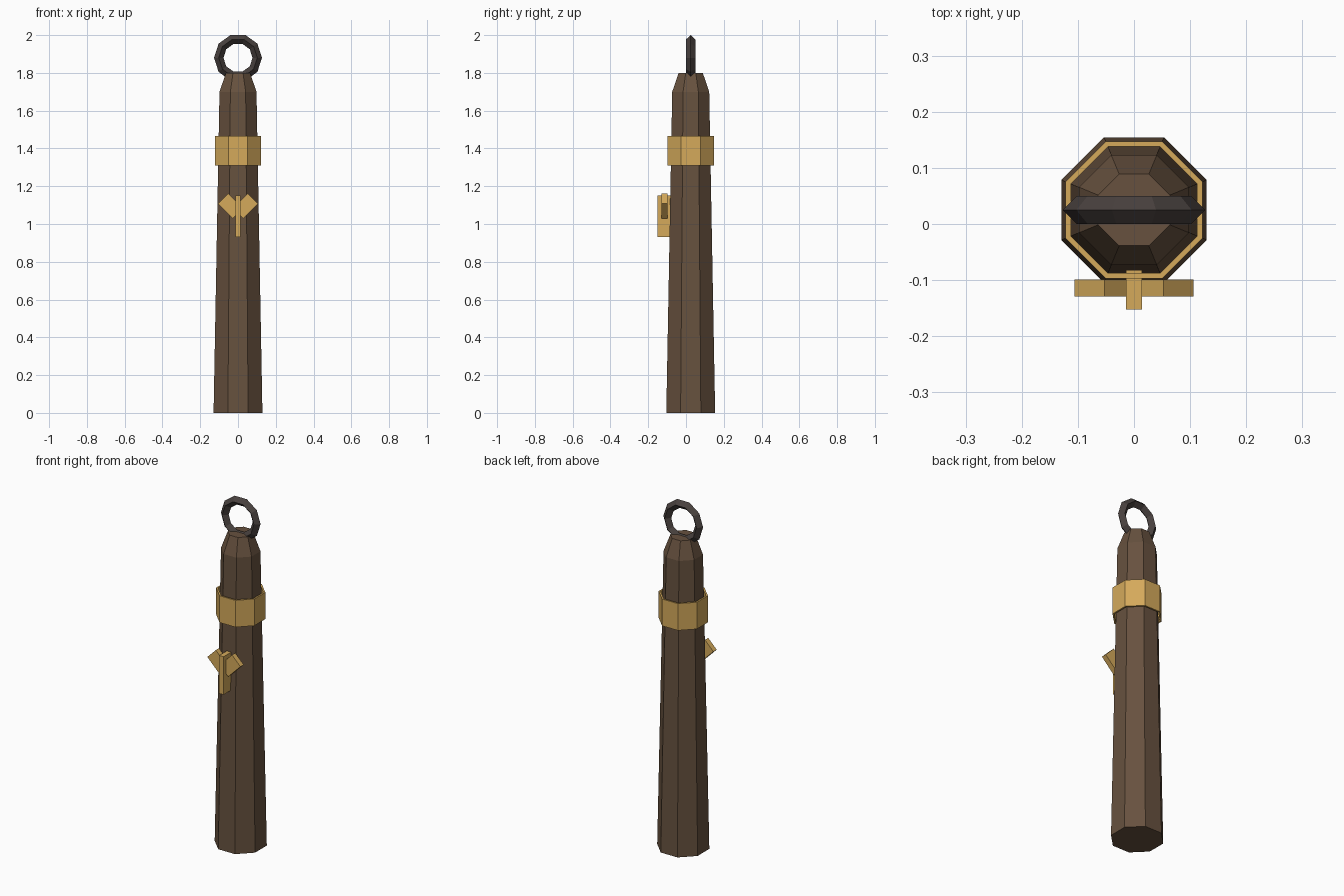
import bpy, bmesh, math
from mathutils import Matrix, Vector

cube = bpy.data.objects.get("Cube")
if cube:
    bpy.data.objects.remove(cube, do_unlink=True)

AXIS_Y = 0.025   # the shaft stands slightly behind the centre


def material(name, rgb):
    m = bpy.data.materials.new(name)
    m.use_nodes = True
    m.diffuse_color = (*rgb, 1)
    m.node_tree.nodes["Principled BSDF"].inputs["Base Color"].default_value = (*rgb, 1)
    return m


wood = material("dark wood", (0.135, 0.083, 0.049))
gold = material("aged gold", (0.66, 0.40, 0.105))
iron = material("dark iron", (0.065, 0.052, 0.048))


def finish(name, bm, mat):
    bmesh.ops.recalc_face_normals(bm, faces=bm.faces)
    mesh = bpy.data.meshes.new(name)
    bm.to_mesh(mesh)
    bm.free()
    mesh.materials.append(mat)
    obj = bpy.data.objects.new(name, mesh)
    bpy.context.collection.objects.link(obj)
    return obj


def bridge(bm, a, b):
    n = len(a)
    for i in range(n):
        bm.faces.new((a[i], a[(i + 1) % n], b[(i + 1) % n], b[i]))


def octagon(bm, radius, z):
    angles = [math.radians(22.5 + 45 * i) for i in range(8)]
    return [bm.verts.new((radius * math.cos(a), AXIS_Y + radius * math.sin(a), z))
            for a in angles]


def lathe(name, profile, mat, closed):
    """Eight-sided turned part; closed profiles make a tube, others get end caps."""
    bm = bmesh.new()
    rings = [octagon(bm, r, z) for r, z in profile]
    for a, b in zip(rings, rings[1:]):
        bridge(bm, a, b)
    if closed:
        bridge(bm, rings[-1], rings[0])
    else:
        bm.faces.new(rings[0])
        bm.faces.new(rings[-1])
    return finish(name, bm, mat)


# Tapered shaft with bevelled tip
lathe("shaft", [(0.14, 0), (0.106, 1.7), (0.069, 1.8)], wood, False)

# Hollow band around the shaft
lathe("band", [(0.132, 1.31), (0.132, 1.465), (0.122, 1.465), (0.122, 1.31)], gold, True)

# Hanging ring: ten segments with a diamond section
bm = bmesh.new()
loops = []
for i in range(10):
    a = math.radians(36 * i)
    out = Vector((math.cos(a), 0, math.sin(a)))
    centre = Vector((0, AXIS_Y, 1.88)) + out * 0.102
    side = Vector((0, 0.025, 0))
    loops.append([bm.verts.new(centre + d) for d in (out * 0.025, side, out * -0.025, -side)])
for i in range(10):
    bridge(bm, loops[i], loops[(i + 1) % 10])
finish("hanging_ring", bm, iron)


# Forked emblem on the front
def bar(name, start, end, width):
    s, e = Vector((start[0], 0, start[1])), Vector((end[0], 0, end[1]))
    turn = (e - s).to_track_quat('Z', 'Y').to_matrix().to_4x4()
    centre = (s + e) / 2 + Vector((0, -0.114, 0))
    bm = bmesh.new()
    bmesh.ops.create_cube(bm, size=1, matrix=Matrix.Translation(centre) @ turn
                          @ Matrix.Diagonal((width, 0.076, (e - s).length, 1)))
    return finish(name, bm, gold)


bar("emblem_stem", (0, 0.93), (0, 1.15), 0.028)
for label, side in (("left", 1), ("right", -1)):
    bar("emblem_arm_" + label, (0, 1.056), (side * 0.079, 1.135), 0.03)
